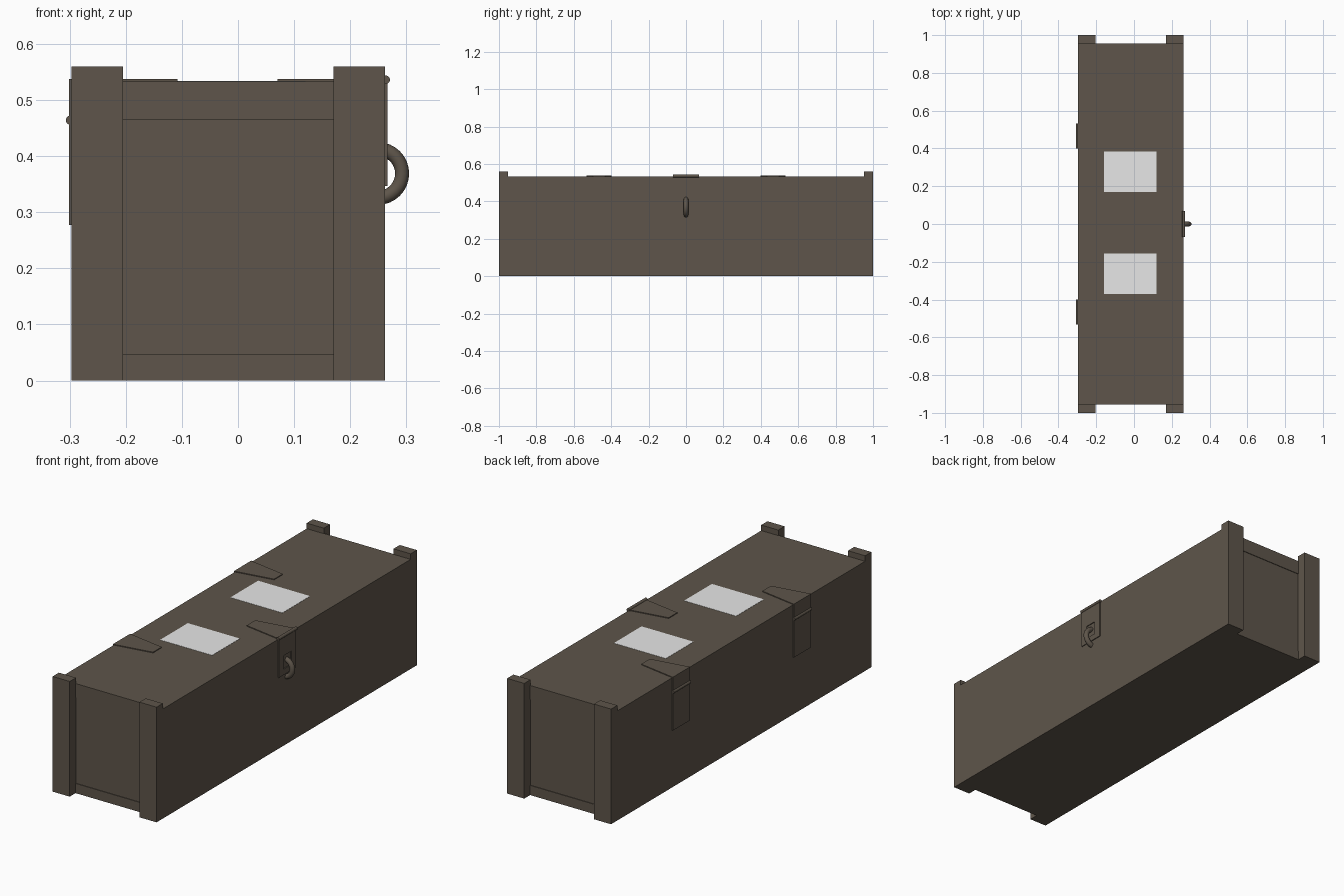
import bpy, bmesh, math

if "Cube" in bpy.data.objects:
    bpy.data.objects.remove(bpy.data.objects["Cube"])

X0, X1 = -0.297, 0.262   # crate side faces
TOP = 0.533              # lid surface


def material(name, rgb):
    m = bpy.data.materials.new(name)
    m.diffuse_color = (*rgb, 1)
    m.use_nodes = True
    m.node_tree.nodes["Principled BSDF"].inputs["Base Color"].default_value = m.diffuse_color
    return m


BROWN = material("olive_brown", (0.112, 0.091, 0.069))
LABEL = material("label_white", (0.8, 0.8, 0.8))


def finish(name, bm, mat=BROWN):
    bmesh.ops.recalc_face_normals(bm, faces=bm.faces)
    me = bpy.data.meshes.new(name)
    bm.to_mesh(me)
    bm.free()
    me.materials.append(mat)
    ob = bpy.data.objects.new(name, me)
    bpy.context.collection.objects.link(ob)
    return ob


def add_box(bm, x, y, z):
    vs = bmesh.ops.create_cube(bm, size=1)["verts"]
    for v in vs:
        v.co = [lo + (c + 0.5) * (hi - lo) for c, (lo, hi) in zip(v.co, (x, y, z))]


def box(name, x, y, z, mat=BROWN):
    bm = bmesh.new()
    add_box(bm, x, y, z)
    return finish(name, bm, mat)


def top_strap(name, y, x_edge, x_tip):
    # tapered plate lying on the lid
    bm = bmesh.new()
    pts = [(x_edge, y - 0.066), (x_edge, y + 0.066), (x_tip, y + 0.033), (x_tip, y - 0.033)]
    f = bm.faces.new([bm.verts.new((a, b, TOP - 0.002)) for a, b in pts])
    ext = bmesh.ops.extrude_face_region(bm, geom=[f])["geom"]
    bmesh.ops.translate(bm, vec=(0, 0, 0.006),
                        verts=[v for v in ext if isinstance(v, bmesh.types.BMVert)])
    return finish(name, bm)


def smooth(ob):
    bpy.ops.object.select_all(action='DESELECT')
    ob.select_set(True)
    bpy.context.view_layer.objects.active = ob
    bpy.ops.object.shade_smooth_by_angle(angle=math.radians(40))


def pin(name, x, y, z, r, length):
    bpy.ops.mesh.primitive_cylinder_add(vertices=12, radius=r, depth=length,
                                        location=(x, y, z), rotation=(math.pi / 2, 0, 0))
    ob = bpy.context.object
    ob.name = name
    ob.data.materials.append(BROWN)
    smooth(ob)


# crate: base board, body with slightly recessed ends, lid
box("base_board", (X0, X1), (-0.955, 0.955), (0, 0.047))
box("crate_body", (X0, X1), (-0.952, 0.952), (0.047, 0.464))
box("lid", (X0, X1), (-0.955, 0.955), (0.464, TOP))

# corner posts
for end, s in (("front", -1), ("back", 1)):
    y = sorted((s * 0.952, s * 1.0))
    box(end + "_left_post", (X0, -0.205), y, (0, 0.56))
    box(end + "_right_post", (0.17, X1), y, (0, 0.56))

# hinges
for end, s in (("front", -1), ("back", 1)):
    yc = s * 0.465
    top_strap(end + "_hinge_top_strap", yc, X0 - 0.004, -0.108)
    box(end + "_hinge_side_plate", (X0 - 0.004, X0 + 0.002),
        (yc - 0.066, yc + 0.066), (0.277, TOP + 0.004))
    pin(end + "_hinge_pin", X0 - 0.002, yc, 0.464, 0.008, 0.132)

# latch: strap, slotted hasp, pin and ring
top_strap("latch_top_strap", 0, X1 + 0.004, 0.07)
hx = (X1 - 0.002, X1 + 0.004)
bm = bmesh.new()
add_box(bm, hx, (-0.066, -0.03), (0.347, TOP + 0.004))
add_box(bm, hx, (0.03, 0.066), (0.347, TOP + 0.004))
add_box(bm, hx, (-0.03, 0.03), (0.347, 0.375))
add_box(bm, hx, (-0.03, 0.03), (0.44, TOP + 0.004))
bmesh.ops.remove_doubles(bm, verts=bm.verts, dist=1e-5)
finish("latch_hasp", bm)
pin("latch_pin", 0.263, 0, 0.536, 0.008, 0.14)
bpy.ops.mesh.primitive_torus_add(major_segments=32, minor_segments=12,
                                 major_radius=0.0435, minor_radius=0.0125,
                                 location=(0.249, 0, 0.369), rotation=(math.pi / 2, 0, 0))
ring = bpy.context.object
ring.name = "latch_ring"
ring.data.materials.append(BROWN)
smooth(ring)

# labels on the lid
for end, y in (("front", (-0.37, -0.157)), ("back", (0.17, 0.383))):
    box(end + "_label", (-0.16, 0.12), y, (TOP - 0.001, TOP + 0.001), LABEL)
